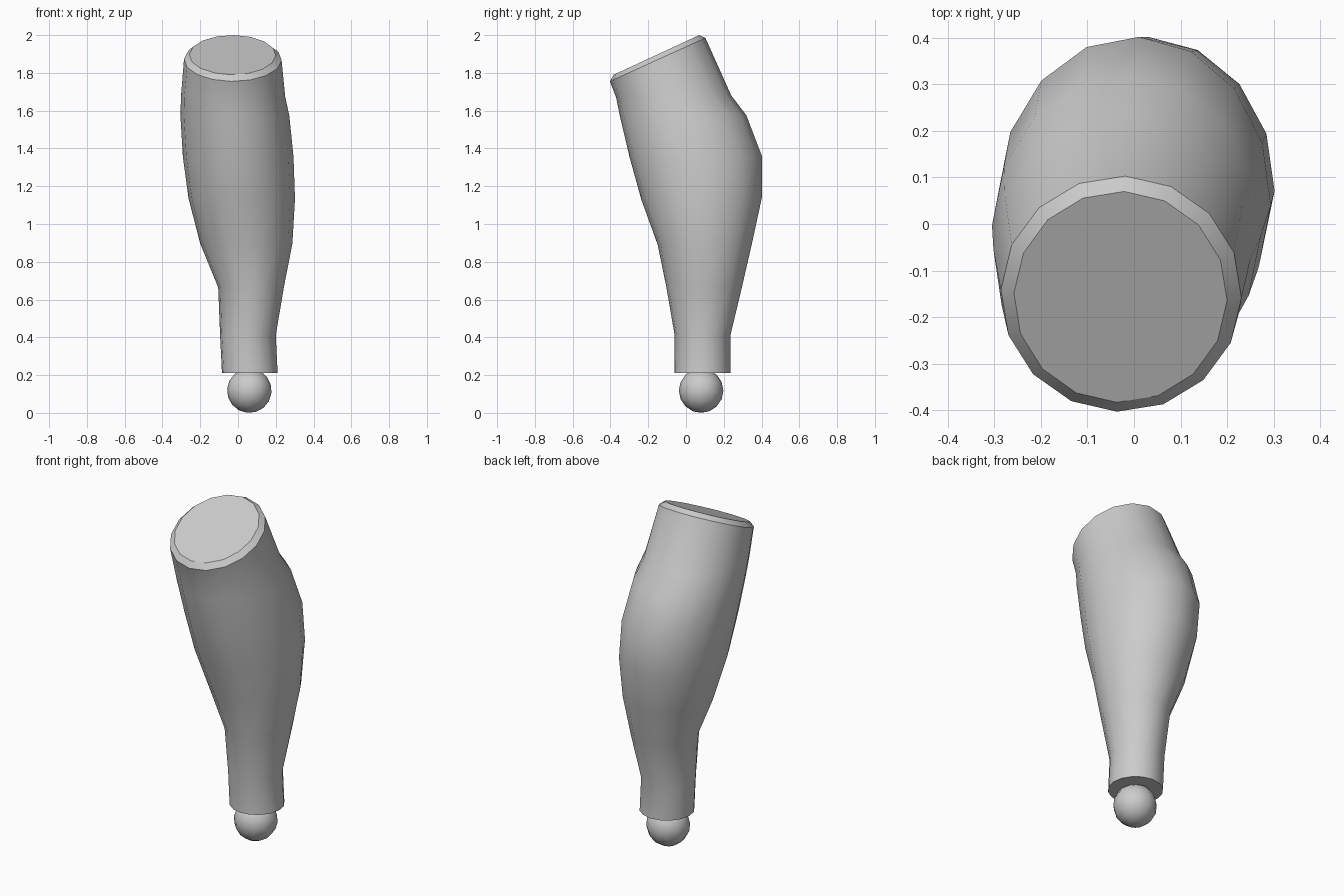
import bpy, bmesh
from math import sin, cos, pi, radians
from mathutils import Matrix

if "Cube" in bpy.data.objects:
    bpy.data.objects.remove(bpy.data.objects["Cube"])

SIDES = 16


def finish(bm, name, angle):
    bmesh.ops.recalc_face_normals(bm, faces=bm.faces)
    mesh = bpy.data.meshes.new(name)
    bm.to_mesh(mesh)
    bm.free()
    obj = bpy.data.objects.new(name, mesh)
    bpy.context.collection.objects.link(obj)
    bpy.ops.object.select_all(action='DESELECT')
    obj.select_set(True)
    bpy.context.view_layer.objects.active = obj
    bpy.ops.object.shade_smooth_by_angle(angle=radians(angle))
    return obj


# Calf: tilted oval sections (x left, x right, y front, z front, y back, z back)
sections = [
    (-0.085, 0.21, -0.06, 0.21, 0.235, 0.21),
    (-0.095, 0.20, -0.06, 0.41, 0.235, 0.41),
    (-0.105, 0.243, -0.105, 0.67, 0.295, 0.66),
    (-0.20, 0.288, -0.15, 0.89, 0.35, 0.90),
    (-0.262, 0.302, -0.237, 1.13, 0.402, 1.14),
    (-0.292, 0.294, -0.298, 1.35, 0.402, 1.36),
    (-0.305, 0.272, -0.35, 1.57, 0.32, 1.575),
    (-0.302, 0.25, -0.37, 1.67, 0.24, 1.68),
    (-0.286, 0.231, -0.403, 1.755, 0.103, 1.985),
    (-0.258, 0.20, -0.383, 1.79, 0.07, 2.0),
]
bm = bmesh.new()
rings = []
for xl, xr, yf, zf, yb, zb in sections:
    ring = []
    for i in range(SIDES):
        a = 2 * pi * i / SIDES + radians(-2)
        c, s = cos(a), sin(a)
        ring.append(bm.verts.new(((xl + xr) / 2 + c * (xr - xl) / 2,
                                  (yf + yb) / 2 + s * (yb - yf) / 2,
                                  (zf + zb) / 2 + s * (zb - zf) / 2)))
    rings.append(ring)
for low, high in zip(rings, rings[1:]):
    for i in range(SIDES):
        j = (i + 1) % SIDES
        bm.faces.new((low[i], low[j], high[j], high[i]))
bm.faces.new(rings[0])
bm.faces.new(rings[-1])
finish(bm, "calf", 35)

# Ankle ball joint, partly sunk into the calf
bm = bmesh.new()
place = Matrix.Translation((0.06, 0.08, 0.118)) @ Matrix.Rotation(radians(6), 4, 'Y')
bmesh.ops.create_uvsphere(bm, u_segments=12, v_segments=8, radius=0.118, matrix=place)
finish(bm, "ankle_ball", 60)
